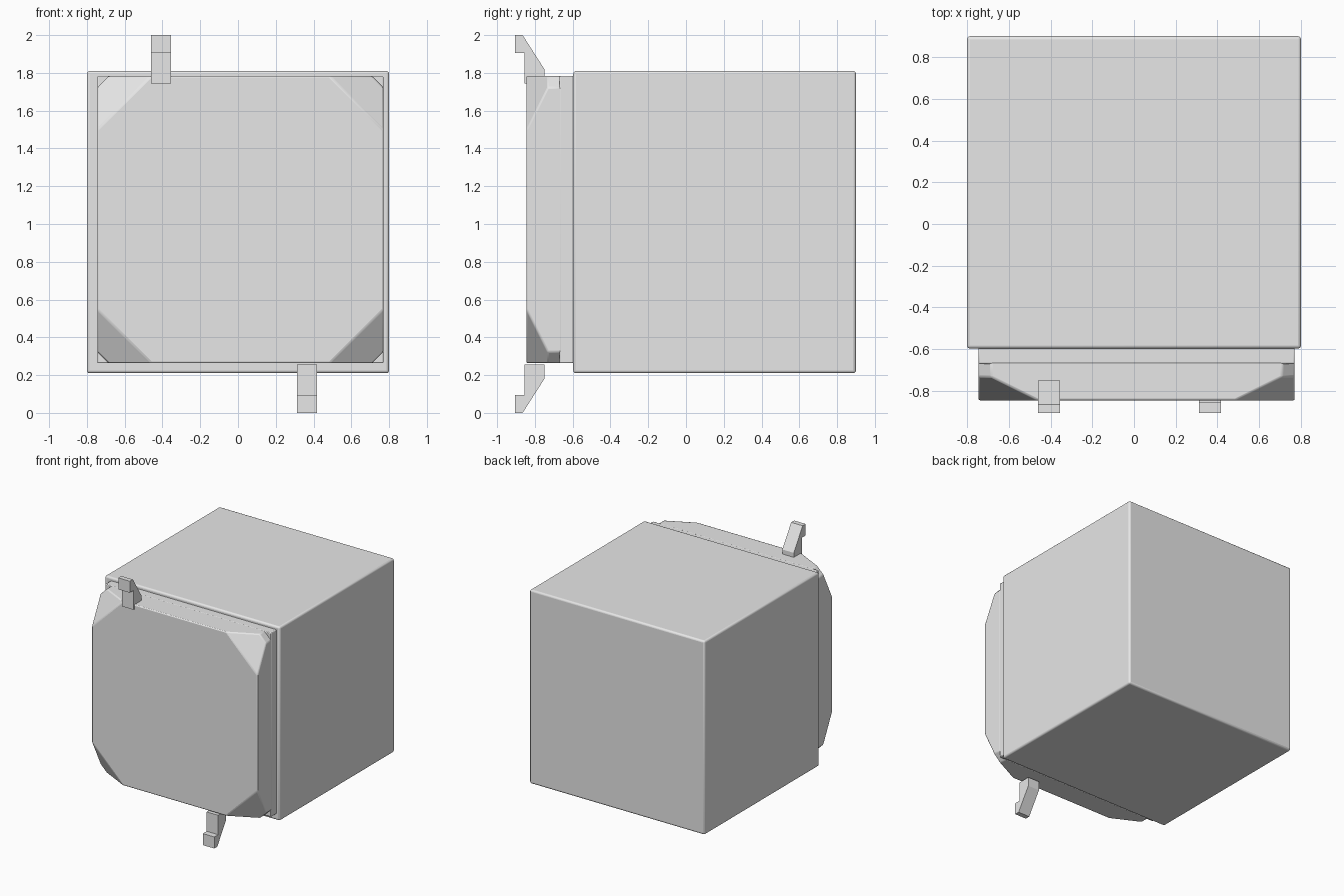
import bpy, bmesh
from mathutils import Vector

cube = bpy.data.objects.get("Cube")
if cube:
    bpy.data.objects.remove(cube, do_unlink=True)

grey = bpy.data.materials.new("plain_grey")
grey.use_nodes = True
grey.diffuse_color = (0.8, 0.8, 0.8, 1)
grey.node_tree.nodes["Principled BSDF"].inputs["Base Color"].default_value = (0.8, 0.8, 0.8, 1)


def finish(name, bm, bevel=0, segments=3):
    bmesh.ops.recalc_face_normals(bm, faces=bm.faces)
    mesh = bpy.data.meshes.new(name)
    bm.to_mesh(mesh)
    bm.free()
    mesh.materials.append(grey)
    obj = bpy.data.objects.new(name, mesh)
    bpy.context.collection.objects.link(obj)
    if bevel:
        mod = obj.modifiers.new("rounded_edges", "BEVEL")
        mod.width = bevel
        mod.segments = segments
        bpy.ops.object.select_all(action="DESELECT")
        obj.select_set(True)
        bpy.context.view_layer.objects.active = obj
        bpy.ops.object.shade_smooth_by_angle()
    return obj


def block(low, high):
    bm = bmesh.new()
    bmesh.ops.create_cube(bm, size=1)
    low, high = Vector(low), Vector(high)
    for v in bm.verts:
        v.co = (low + high) / 2 + v.co * (high - low)
    return bm


def slice_off(bm, point, normal):
    geom = bm.verts[:] + bm.edges[:] + bm.faces[:]
    cut = bmesh.ops.bisect_plane(bm, geom=geom, plane_co=point, plane_no=normal, clear_outer=True)
    edges = [e for e in cut["geom_cut"] if isinstance(e, bmesh.types.BMEdge)]
    bmesh.ops.contextual_create(bm, geom=edges)


# Main box and the backing of its front panel
finish("main_box", block((-0.8, -0.597, 0.21), (0.8, 0.9, 1.81)), 0.015)
left, right, bottom, top = -0.745, 0.77, 0.263, 1.783
finish("panel_back", block((left, -0.67, bottom), (right, -0.59, top)), 0.006, 2)

# Front panel with sloping corners and small corner notches
panel = block((left, -0.845, bottom), (right, -0.66, top))
for x, sx in ((left, -1), (right, 1)):
    for z, sz in ((bottom, -1), (top, 1)):
        slice_off(panel, (x - sx * 0.285, -0.845, z), (sx, -2, sz))
        slice_off(panel, (x - sx * 0.06, 0, z), (sx, 0, sz))
finish("front_panel", panel, 0.008, 2)


# Hooked clips, one above and one below
def clip(name, x, width, mirrored):
    profile = [(-0.905, 2), (-0.865, 2), (-0.75, 1.82), (-0.75, 1.745),
               (-0.855, 1.745), (-0.855, 1.905), (-0.905, 1.905)]
    bm = bmesh.new()
    verts = [bm.verts.new((x, y, 2 - z if mirrored else z)) for y, z in profile]
    face = bm.faces.new(verts)
    side = bmesh.ops.extrude_face_region(bm, geom=[face])
    moved = [g for g in side["geom"] if isinstance(g, bmesh.types.BMVert)]
    bmesh.ops.translate(bm, verts=moved, vec=(width, 0, 0))
    finish(name, bm)


clip("upper_clip", -0.46, 0.105, False)
clip("lower_clip", 0.312, 0.105, True)
